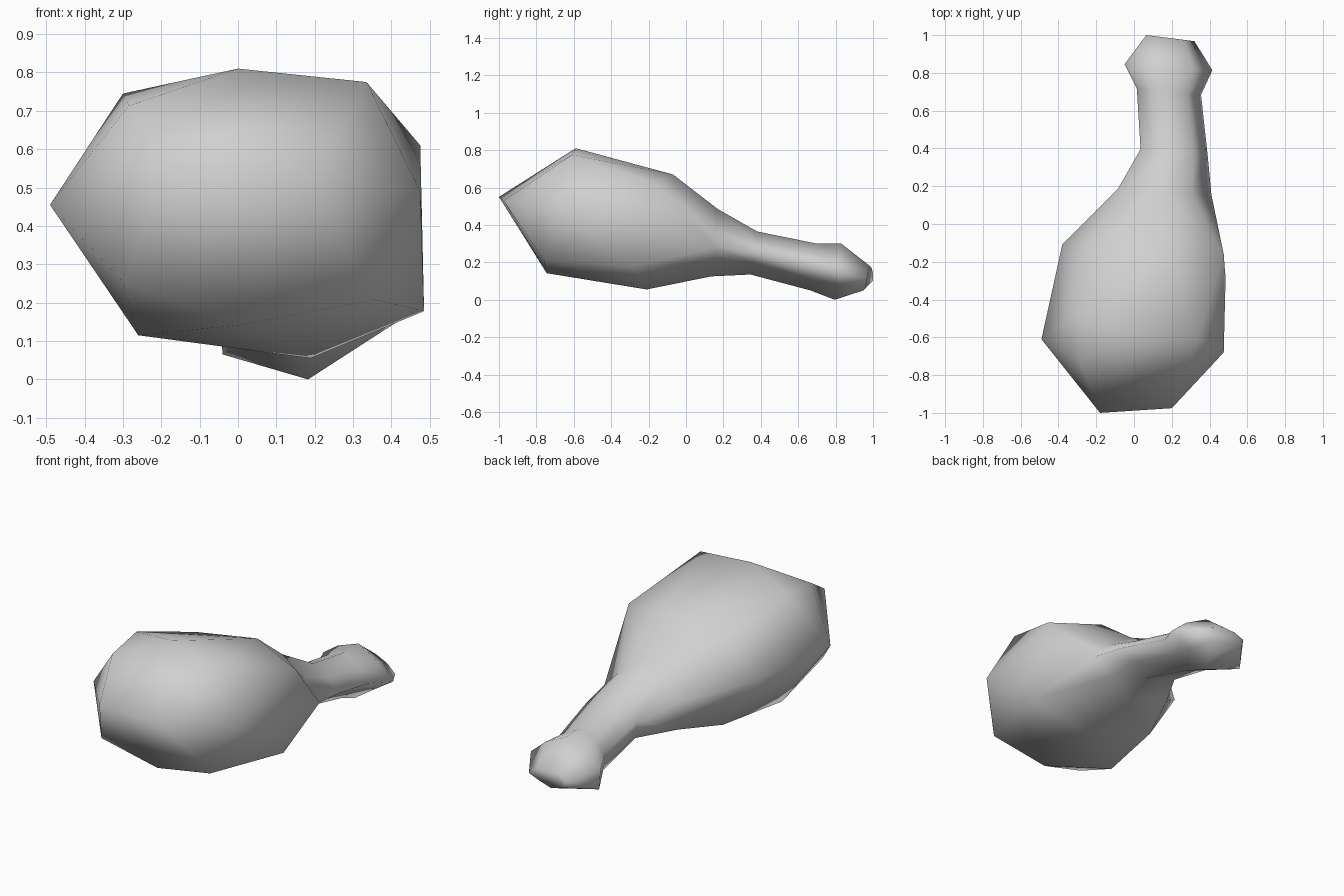
import bpy
import bmesh
from mathutils import Vector

cube = bpy.data.objects.get("Cube")
if cube:
    bpy.data.objects.remove(cube, do_unlink=True)

SIDES = 8


def make_material(name, colour):
    material = bpy.data.materials.new(name)
    material.use_nodes = True
    material.diffuse_color = colour
    material.node_tree.nodes["Principled BSDF"].inputs["Base Color"].default_value = colour
    return material


def bone_ring(y, left, right, low, left_low, side, top):
    """Roughly six-sided section with an upright left side, from the left over the top."""
    middle = (left + right) / 2
    left_high = (left_low + top) / 2

    def between(a, b, outward):
        return a[0] + (b[0] - a[0]) / 2 + outward * (a[0] + b[0] - 2 * middle), (a[1] + b[1]) / 2 + outward / 10

    w, n, e, s = (left, left_high), (middle, top), (right, side), (middle, low)
    section = [w, between(w, n, 0.08), n, between(n, e, 0.08),
               e, between(e, s, 0), s, (left + 0.01, left_low)]
    half = (right - left) / 2
    points = []
    for x, z in section:
        lean = 0.035 * min(0, (z - left_low) / (left_low - low))
        points.append((x, y - 0.016 * (x - middle) / half + lean, z))
    return points


def bulging_quad(bm, a, b, c, d, centre):
    """Split a quad along the diagonal that keeps the skin convex."""
    normal = (c.co - a.co).cross(d.co - b.co)
    if normal.dot((a.co + b.co + c.co + d.co) / 4 - centre) < 0:
        normal = -normal
    if normal.dot(a.co + c.co) > normal.dot(b.co + d.co):
        triangles = (a, b, c), (a, c, d)
    else:
        triangles = (a, b, d), (b, c, d)
    for triangle in triangles:
        bm.faces.new(triangle)


def bridge(bm, first, second):
    """Join two rings; where neighbours on the second ring coincide, use a triangle."""
    corners = first + second
    centre = sum((v.co for v in corners), Vector()) / len(corners)
    for i in range(SIDES):
        j = (i + 1) % SIDES
        if second[i] == second[j]:
            bm.faces.new((first[i], first[j], second[i]))
        else:
            bulging_quad(bm, first[i], first[j], second[j], second[i], centre)


# Thick meat end: the widest section and the shoulder behind it
widest = [
    (-0.49, -0.61, 0.455), (-0.3, -0.49, 0.745), (0, -0.59, 0.81), (0.335, -0.61, 0.775),
    (0.475, -0.68, 0.49), (0.355, -0.76, 0.208), (0.01, -0.745, 0.142), (-0.26, -0.5, 0.115),
]
shoulder = [
    (-0.38, -0.11, 0.42), (-0.2, -0.1, 0.62), (0.17, -0.07, 0.67), (0.475, -0.16, 0.61),
    (0.48, -0.23, 0.4), (0.485, -0.28, 0.178), (0.19, -0.21, 0.055), (-0.18, -0.08, 0.12),
]

# Neck, shaft and knob of the bone
bone = [
    bone_ring(0.17, -0.085, 0.41, 0.125, 0.165, 0.28, 0.485),
    bone_ring(0.38, 0.035, 0.39, 0.135, 0.165, 0.25, 0.365),
    bone_ring(0.7, 0.015, 0.355, 0.05, 0.11, 0.175, 0.3),
    bone_ring(0.83, -0.05, 0.415, 0.0, 0.065, 0.15, 0.3),
    bone_ring(0.984, 0.065, 0.32, 0.05, 0.1, 0.11, 0.18),
]

bm = bmesh.new()
rings = [[bm.verts.new(p) for p in ring] for ring in [widest, shoulder] + bone]
for first, second in zip(rings, rings[1:]):
    bridge(bm, first, second)

# Blunt ridge closing the meat end, with a bevelled corner above and below on one side
ridge_left = bm.verts.new((-0.18, -1, 0.55))
ridge_right = bm.verts.new((0.2, -0.975, 0.53))
upper_corner = bm.verts.new((-0.285, -0.73, 0.713))
lower_corner = bm.verts.new((-0.3, -0.81, 0.255))
bridge(bm, rings[0], [ridge_left, upper_corner, ridge_left, ridge_right,
                      ridge_right, ridge_right, ridge_left, lower_corner])

# Flat end of the knob
bm.faces.new(rings[-1])
bmesh.ops.recalc_face_normals(bm, faces=bm.faces)
for face in bm.faces:
    face.smooth = True

mesh = bpy.data.meshes.new("drumstick")
bm.to_mesh(mesh)
bm.free()
mesh.materials.append(make_material("plain_grey", (0.63, 0.63, 0.63, 1)))
drumstick = bpy.data.objects.new("drumstick", mesh)
bpy.context.collection.objects.link(drumstick)
